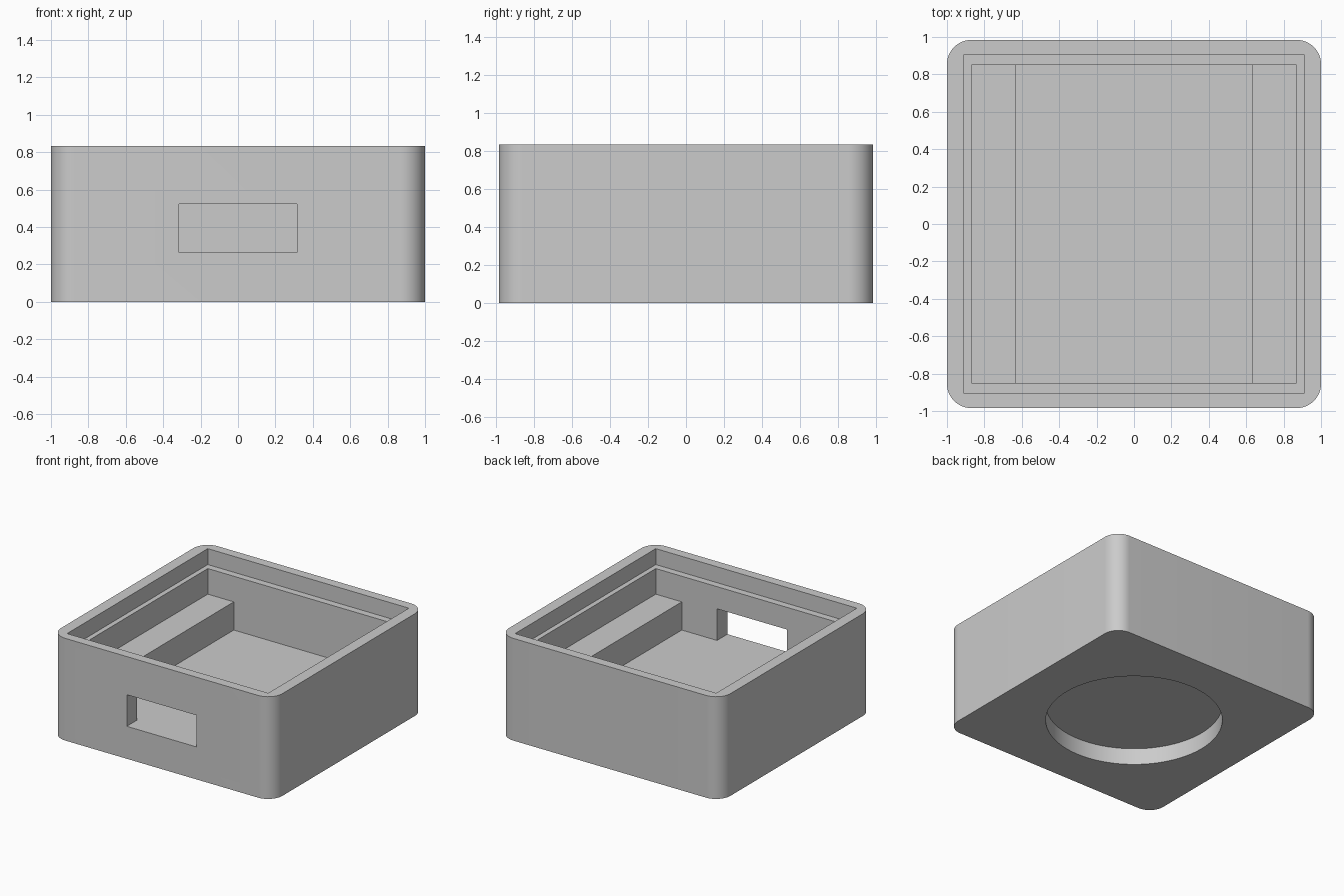
import bpy
import bmesh
from math import radians
from mathutils import Matrix, Vector

if "Cube" in bpy.data.objects:
    bpy.data.objects.remove(bpy.data.objects["Cube"], do_unlink=True)

HEIGHT = 0.834
FLOOR = 0.265        # top of the inner floor
SHELF = 0.495        # top of the side shelves
LIP = HEIGHT - 0.13  # step that seats a lid
OVER = HEIGHT + 0.1  # cutters overshoot the rim

grey = bpy.data.materials.new("light grey")
grey.use_nodes = True
grey.diffuse_color = (0.6, 0.6, 0.6, 1)
grey.node_tree.nodes["Principled BSDF"].inputs["Base Color"].default_value = (0.6, 0.6, 0.6, 1)


def finish(name, bm):
    mesh = bpy.data.meshes.new(name)
    bm.to_mesh(mesh)
    bm.free()
    mesh.materials.append(grey)
    obj = bpy.data.objects.new(name, mesh)
    bpy.context.collection.objects.link(obj)
    return obj


def box(name, low, high, radius=0):
    """Box between two corners, with optional rounded upright edges."""
    low, high = Vector(low), Vector(high)
    bm = bmesh.new()
    bmesh.ops.create_cube(bm, size=1, matrix=Matrix.LocRotScale((low + high) / 2, None, high - low))
    if radius:
        upright = [e for e in bm.edges if abs(e.verts[0].co.z - e.verts[1].co.z) > 0.1]
        bmesh.ops.bevel(bm, geom=upright, offset=radius, segments=16, profile=0.5, affect='EDGES')
    return finish(name, bm)


def disc(name, radius, bottom, top):
    bm = bmesh.new()
    bmesh.ops.create_cone(bm, cap_ends=True, segments=96, radius1=radius, radius2=radius,
                          depth=top - bottom, matrix=Matrix.Translation((0, 0, (top + bottom) / 2)))
    return finish(name, bm)


def carve(target, cutter):
    cutter.hide_render = True
    mod = target.modifiers.new(cutter.name, 'BOOLEAN')
    mod.operation = 'DIFFERENCE'
    mod.solver = 'EXACT'
    mod.object = cutter
    bpy.context.view_layer.objects.active = target
    bpy.ops.object.modifier_apply(modifier=mod.name)
    bpy.data.objects.remove(cutter, do_unlink=True)


# Outer shell with rounded corners
body = box("enclosure_body", (-1, -0.984, 0), (1, 0.984, HEIGHT), radius=0.13)

# Lid recess, upper cavity, and the channel that leaves a shelf on each side
carve(body, box("lid_recess", (-0.908, -0.907, LIP), (0.908, 0.907, OVER)))
carve(body, box("upper_cavity", (-0.868, -0.85, SHELF), (0.868, 0.85, OVER)))
carve(body, box("floor_channel", (-0.633, -0.85, FLOOR), (0.633, 0.85, OVER)))

# Front opening, level with the floor
carve(body, box("front_opening", (-0.315, -1.1, FLOOR), (0.315, -0.7, 0.523)))

# Round recess underneath
carve(body, disc("base_recess", 0.66, -0.1, 0.135))

# Smooth the rounded walls, keep hard edges
bpy.ops.object.select_all(action='DESELECT')
body.select_set(True)
bpy.context.view_layer.objects.active = body
bpy.ops.object.shade_smooth_by_angle(angle=radians(30))
